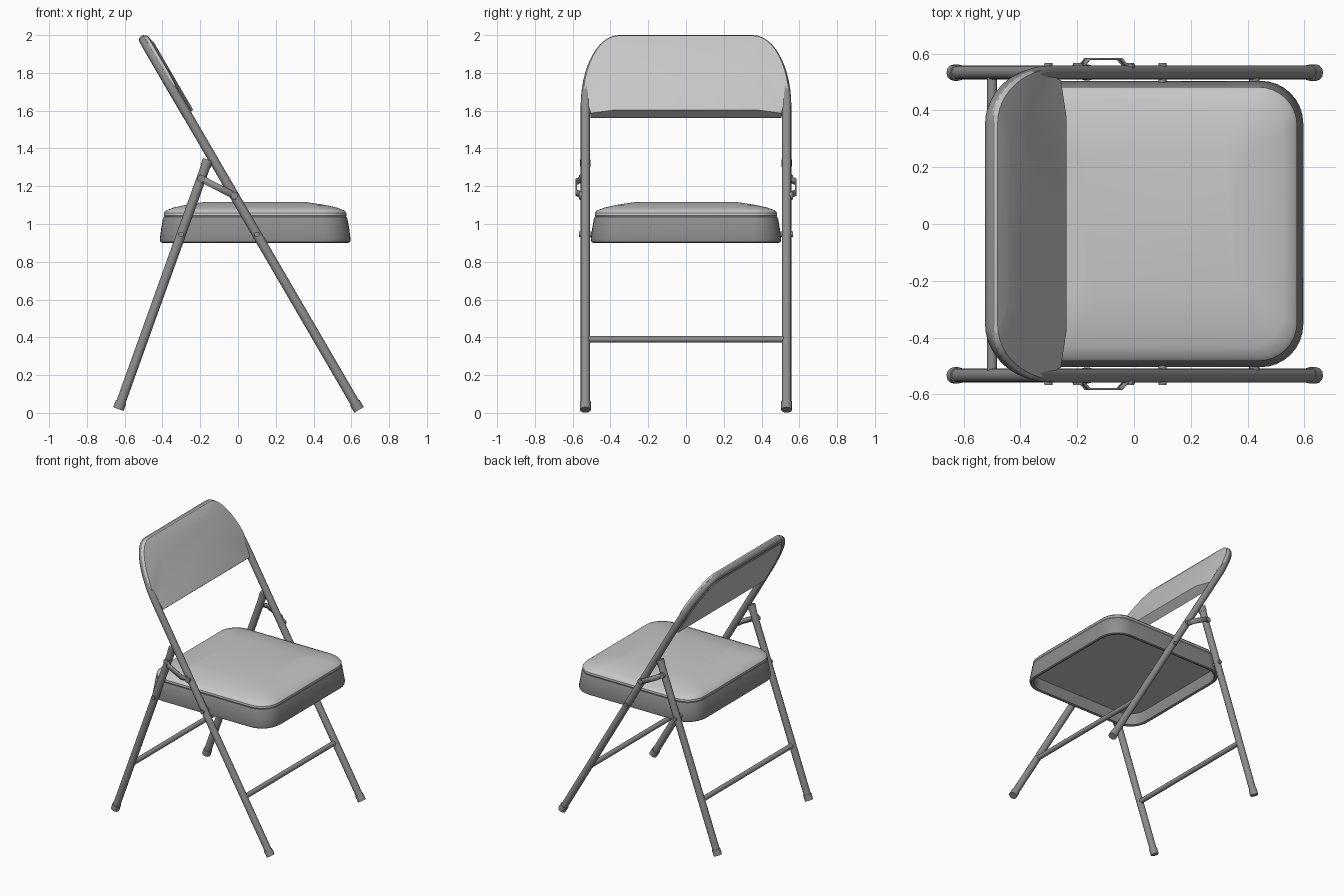
import bpy, bmesh, math
from mathutils import Vector

if "Cube" in bpy.data.objects:
    bpy.data.objects.remove(bpy.data.objects["Cube"])


def material(name, value):
    m = bpy.data.materials.new(name)
    m.use_nodes = True
    m.diffuse_color = (value, value, value, 1)
    bsdf = m.node_tree.nodes["Principled BSDF"]
    bsdf.inputs["Base Color"].default_value = (value, value, value, 1)
    bsdf.inputs["Roughness"].default_value = 0.6
    return m


FRAME = material("frame grey", 0.27)
PAD = material("pad light grey", 0.57)
SIDE = 0.533      # sideways distance of the tubes
TUBE = 0.025


def smooth(ob, angle=35):
    bpy.ops.object.select_all(action='DESELECT')
    bpy.context.view_layer.objects.active = ob
    ob.select_set(True)
    bpy.ops.object.shade_smooth_by_angle(angle=math.radians(angle))


def mesh_object(name, bm, mat, angle=35):
    bmesh.ops.recalc_face_normals(bm, faces=bm.faces)
    me = bpy.data.meshes.new(name)
    bm.to_mesh(me)
    bm.free()
    me.materials.append(mat)
    ob = bpy.data.objects.new(name, me)
    bpy.context.collection.objects.link(ob)
    smooth(ob, angle)
    return ob


def tube(name, points, radius):
    """Round tube along a list of points, with closed ends."""
    cu = bpy.data.curves.new(name, 'CURVE')
    cu.dimensions = '3D'
    cu.bevel_depth = radius
    cu.bevel_resolution = 4
    cu.use_fill_caps = True
    sp = cu.splines.new('POLY')
    sp.points.add(len(points) - 1)
    for p, co in zip(sp.points, points):
        p.co = (*co, 1)
    cu.materials.append(FRAME)
    ob = bpy.data.objects.new(name, cu)
    bpy.context.collection.objects.link(ob)
    bpy.ops.object.select_all(action='DESELECT')
    bpy.context.view_layer.objects.active = ob
    ob.select_set(True)
    bpy.ops.object.convert(target='MESH')
    smooth(bpy.context.object)


def loft(name, rings, mat, angle=35):
    """Skin equal rings of points and cap both ends."""
    bm = bmesh.new()
    loops = [[bm.verts.new(p) for p in ring] for ring in rings]
    n = len(loops[0])
    for a, b in zip(loops, loops[1:]):
        for i in range(n):
            j = (i + 1) % n
            bm.faces.new((a[i], a[j], b[j], b[i]))
    bm.faces.new(loops[0])
    bm.faces.new(loops[-1])
    mesh_object(name, bm, mat, angle)


def rounded_rect(inset, z, radius, centre=0.091, hx=0.505, hy=0.504, steps=8):
    pts = []
    for k, (sx, sy) in enumerate(((1, 1), (-1, 1), (-1, -1), (1, -1))):
        for i in range(steps + 1):
            a = math.pi / 2 * (k + i / steps)
            pts.append((centre + sx * (hx - inset - radius) + radius * math.cos(a),
                        sy * (hy - inset - radius) + radius * math.sin(a), z))
    return pts


def front_point(y, z, lift=0):
    """Point on, or lifted off, the sloping plane of the front frame."""
    return Vector((0.65 - 0.582 * z + 0.864 * lift, y, z + 0.503 * lift))


def rear_point(y, z):
    return Vector((-0.633 + 0.359 * (z - 0.02), y, z))


def arch(half, bottom, top, ry, rz, steps=12):
    """Upside-down U outline as (y, z) pairs."""
    right = [(half, bottom)]
    for i in range(steps + 1):
        a = math.pi / 2 * i / steps
        right.append((half - ry + ry * math.cos(a), top - rz + rz * math.sin(a)))
    return right + [(-y, z) for y, z in reversed(right)]


def pad_rim(y, z, lift):
    """Rim over the tube near the top, sinking between the tubes lower down."""
    t = min(max((z - 1.58) / 0.19, 0), 1)
    limit = 0.505 + 0.05 * t
    sink = 0.014 * (1 - t) if abs(y) > 0.4 and lift > 0 else 0
    return front_point(max(-limit, min(limit, y)), z, lift - sink)


# Front frame: one bent tube from foot to foot
tube("front_frame", [front_point(y, z) for y, z in
                     arch(SIDE, 0.03, 1.975, 0.18, 0.355)], TUBE)

# Backrest pad: folded over the front of the arch, with a raised middle
backrest = []
for lift, half, bottom, top, ry, rz in (
        (-0.026, 0.508, 1.574, 1.955, 0.160, 0.34),
        (0.010, 0.555, 1.577, 1.993, 0.195, 0.37),
        (0.028, 0.547, 1.580, 1.983, 0.190, 0.36),
        (0.040, 0.375, 1.584, 1.935, 0.100, 0.14)):
    backrest.append([pad_rim(y, z, lift) for y, z in arch(half, bottom, top, ry, rz)])
loft("backrest", backrest, PAD, 12)

# Seat tray: tapered sides, hollow underneath
tray = ((0.03, 0.995, 0.13), (0.025, 0.905, 0.135), (0.012, 0.9, 0.14),
        (0.003, 0.905, 0.15), (0.0, 0.92, 0.15), (0.008, 0.98, 0.15),
        (0.016, 1.025, 0.14), (0.021, 1.037, 0.135), (0.033, 1.041, 0.13))
loft("seat_tray", [rounded_rect(*r) for r in tray], FRAME)

# Underside board inside the tray
loft("seat_underside", [rounded_rect(0.031, z, 0.13) for z in (0.988, 0.994)], PAD)

# Seat cushion: domed pad with a flat middle
cushion = ((0.03, 1.03, 0.13), (0.021, 1.044, 0.135), (0.022, 1.058, 0.135),
           (0.034, 1.072, 0.13), (0.07, 1.086, 0.12), (0.13, 1.1, 0.09),
           (0.24, 1.117, 0.05))
loft("seat_cushion", [rounded_rect(*r) for r in cushion], PAD)

# Cross bars
for name, point in (("front_cross_bar", front_point), ("rear_cross_bar", rear_point)):
    tube(name, [point(-SIDE, 0.39), point(SIDE, 0.39)], 0.018)

# Parts repeated on both sides
for side, s in (("left", 1), ("right", -1)):
    y = s * SIDE
    tube(side + "_rear_leg", [rear_point(y, 0.03), rear_point(y, 1.335)], TUBE)
    tube(side + "_rear_leg_cap", [rear_point(y, 1.305), rear_point(y, 1.34)], 0.028)
    tube(side + "_front_foot", [front_point(y, 0.016), front_point(y, 0.055)], 0.029)
    tube(side + "_rear_foot", [rear_point(y, 0.02), rear_point(y, 0.06)], 0.029)

    # Pivot pins through the seat and legs
    for name, p in (("front", front_point(0, 0.945)), ("rear", rear_point(0, 0.945))):
        tube(f"{side}_{name}_pivot_pin",
             [(p.x, s * 0.485, p.z), (p.x, s * 0.566, p.z)], 0.014)

    # Folding link: flat strip bowed outwards, with a rivet at each end
    a, b = rear_point(0, 1.24), front_point(0, 1.15)
    along = (b - a).normalized()
    across = Vector((-along.z, 0, along.x)) * 0.018
    bm = bmesh.new()
    rows = []
    for t, out in ((-0.08, 0.557), (0.06, 0.557), (0.18, 0.581),
                   (0.82, 0.581), (0.94, 0.557), (1.08, 0.557)):
        p = a.lerp(b, t)
        p.y = s * out
        rows.append((bm.verts.new(p - across), bm.verts.new(p + across)))
    for r, q in zip(rows, rows[1:]):
        bm.faces.new((r[0], r[1], q[1], q[0]))
    link = mesh_object(side + "_folding_link", bm, FRAME)
    mod = link.modifiers.new("thickness", 'SOLIDIFY')
    mod.thickness = 0.008
    mod.offset = 0
    for name, p in (("rear", a), ("front", b)):
        tube(f"{side}_{name}_link_rivet",
             [(p.x, s * 0.54, p.z), (p.x, s * 0.566, p.z)], 0.02)
